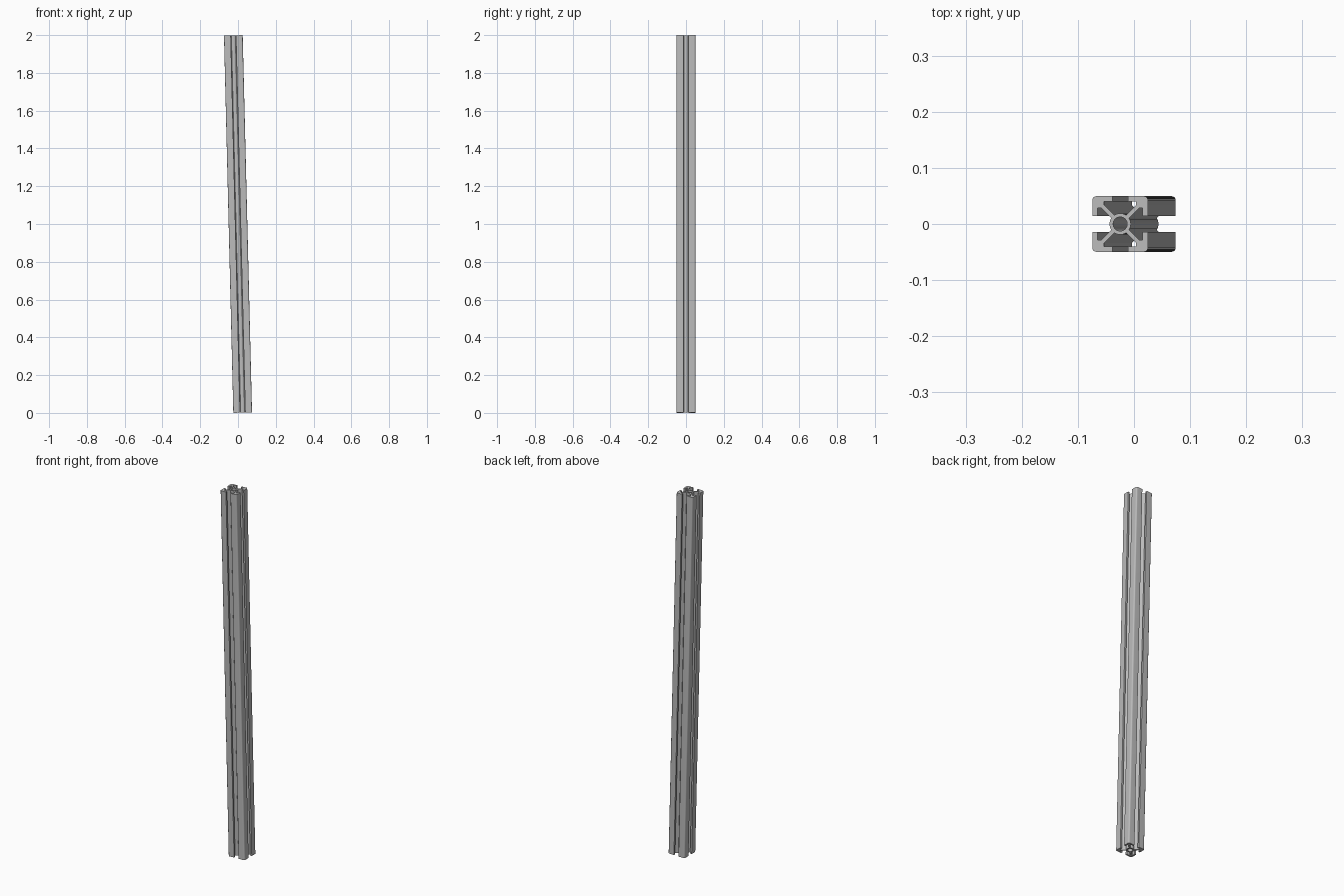
import bpy, bmesh, math
from mathutils import Vector, Matrix

cube = bpy.data.objects.get("Cube")
if cube:
    bpy.data.objects.remove(cube)

HALF = 0.0495      # half width of the square section
SLOT = 0.014       # half width of slot opening
LIP = 0.0095       # thickness of slot lip
CAVITY = 0.0285    # half width of the slot cavity
WEB = 0.0055       # offset of web edge from the diagonal
HUB = 0.019        # radius of the round hub
BORE = 0.0125      # radius of the central bore
ROUND = 0.007      # outer corner radius
LENGTH = 1.9976
LEAN = -0.0247


def polar(r, a, cx=0, cy=0):
    return (cx + r * math.cos(a), cy + r * math.sin(a))


def half_slot():
    """Outline from the middle of the slot floor to the middle of a corner, slot facing +x."""
    meet = math.pi / 4 - math.asin(WEB / math.sqrt(2) / HUB)
    pts = [polar(HUB, meet * i / 4) for i in range(5)]
    inner = HALF - LIP
    pts += [(CAVITY + WEB, CAVITY), (inner, CAVITY), (inner, SLOT), (HALF, SLOT)]
    c = HALF - ROUND
    pts += [polar(ROUND, math.pi / 4 * i / 4, c, c) for i in range(5)]
    return pts


# Section outline: mirrored half slot, repeated on four sides
half = half_slot()
quarter = [(x, -y) for x, y in reversed(half[1:])] + half[:-1]
outline = []
for k in range(4):
    turn = Matrix.Rotation(k * math.pi / 2, 2)
    outline += [turn @ Vector(p) for p in quarter]
bore = [polar(BORE, math.tau * i / 32) for i in range(32)]

# Fill the section and extrude it to length
bm = bmesh.new()
edges = []
for loop in (outline, bore):
    verts = [bm.verts.new((p[0], p[1], -LENGTH / 2)) for p in loop]
    edges += [bm.edges.new((v, verts[i - 1])) for i, v in enumerate(verts)]
bmesh.ops.triangle_fill(bm, edges=edges, use_beauty=True, use_dissolve=False)
new = bmesh.ops.extrude_face_region(bm, geom=bm.faces[:], use_keep_orig=True)["geom"]
bmesh.ops.translate(bm, verts=[g for g in new if isinstance(g, bmesh.types.BMVert)],
                    vec=(0, 0, LENGTH))
bmesh.ops.recalc_face_normals(bm, faces=bm.faces[:])
mesh = bpy.data.meshes.new("slotted_rail")
bm.to_mesh(mesh)
bm.free()

# Aluminium material
mat = bpy.data.materials.new("aluminium_grey")
mat.use_nodes = True
colour = (0.5, 0.5, 0.5, 1)
mat.diffuse_color = colour
mat.node_tree.nodes["Principled BSDF"].inputs["Base Color"].default_value = colour
mesh.materials.append(mat)

# Place the rail with its slight lean
rail = bpy.data.objects.new("slotted_rail", mesh)
bpy.context.collection.objects.link(rail)
rail.location = (0, 0, 1)
rail.rotation_euler = (0, LEAN, 0)
bpy.ops.object.select_all(action="DESELECT")
rail.select_set(True)
bpy.context.view_layer.objects.active = rail
bpy.ops.object.shade_smooth_by_angle(angle=math.radians(30))
